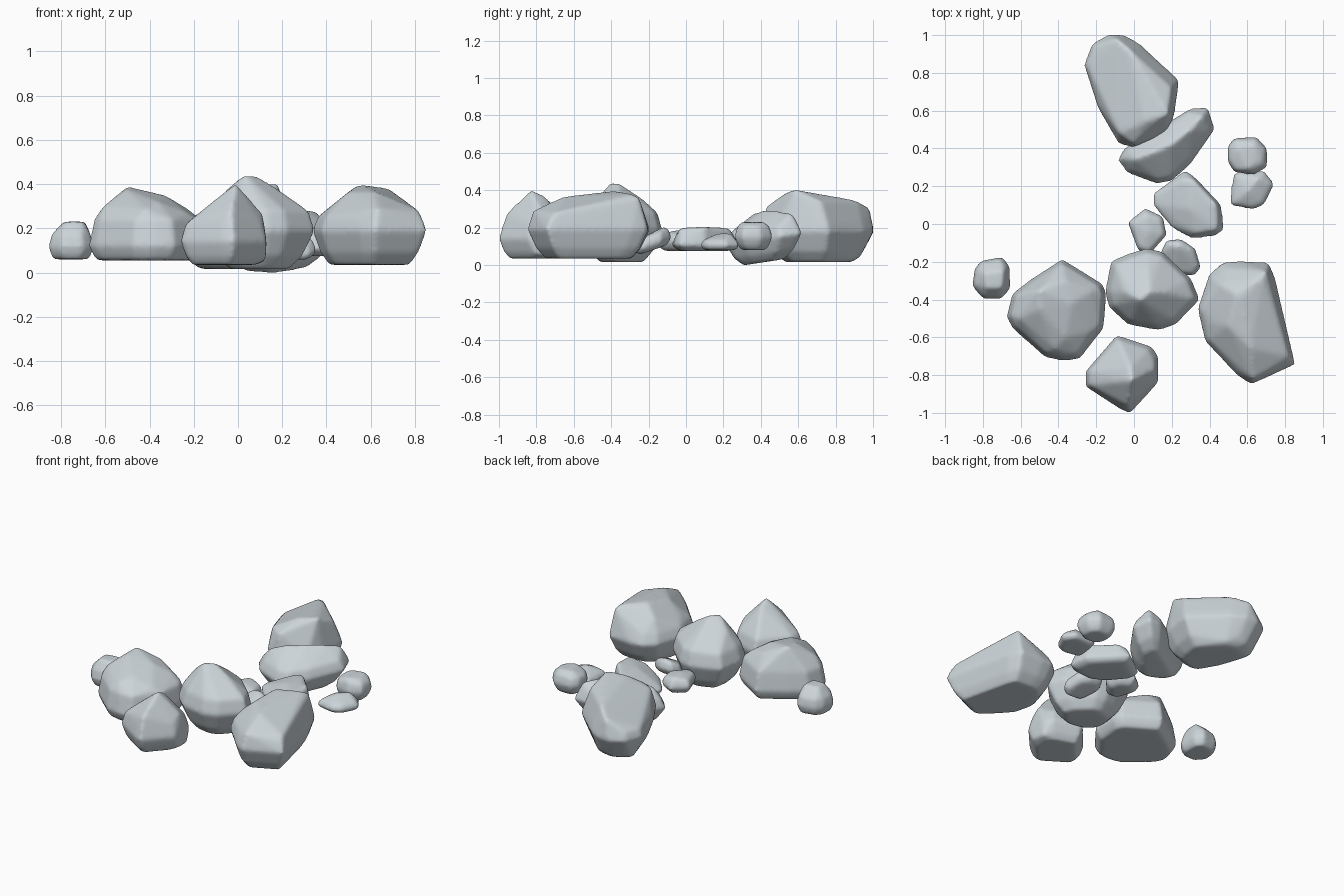
import bpy, bmesh
from mathutils import Vector

stone = bpy.data.materials.new("pale grey stone")
stone.diffuse_color = (0.60, 0.66, 0.69, 1)


def rock(name, outline, base, low, high, extra, foot=0.72, shoulder=0.9, tilt=0.0):
    """Hull of two foot rings, a full-width girdle, a shoulder ring and extra corners, worn smooth."""
    ring = [Vector(p) for p in outline]
    c = Vector(((min(p.x for p in ring) + max(p.x for p in ring)) / 2,
                (min(p.y for p in ring) + max(p.y for p in ring)) / 2))
    knee = (base + (low - base) * 0.35, foot + (1.0 - foot) * 0.55)
    bm = bmesh.new()
    for z, s in ((base, foot), knee, (low, 1.02), (high, shoulder)):
        for p in ring:
            q = c + (p - c) * s
            bm.verts.new((q.x, q.y, z + tilt * (q.y - c.y)))
    for t in extra:
        bm.verts.new(t)
    bmesh.ops.convex_hull(bm, input=bm.verts[:])
    loose = [v for v in bm.verts if not v.link_faces]
    bmesh.ops.delete(bm, geom=loose, context='VERTS')
    bmesh.ops.recalc_face_normals(bm, faces=bm.faces[:])
    me = bpy.data.meshes.new(name)
    bm.to_mesh(me)
    bm.free()
    me.materials.append(stone)
    ob = bpy.data.objects.new(name, me)
    bpy.context.collection.objects.link(ob)
    rm = ob.modifiers.new("even mesh", 'REMESH')
    rm.mode = 'VOXEL'
    rm.voxel_size = 0.012
    rm.use_smooth_shade = True
    sm = ob.modifiers.new("weathering", 'SMOOTH')
    sm.factor = 0.5
    sm.iterations = 10


# large boulders
rock("back_boulder",
     [(-.13, 1), (-.05, .995), (.03, .95), (.235, .76), (.21, .58), (.17, .48),
      (0, .41), (-.08, .43), (-.19, .62), (-.26, .84), (-.22, .95)],
     .015, .18, .23,
     [(.18, .58, .405), (.06, .54, .39), (.14, .76, .345), (-.02, .92, .345),
      (-.09, .98, .31), (-.08, .48, .32), (0, .425, .31), (.2, .72, .34),
      (-.2, .85, .03), (-.1, .93, .04), (.02, .89, .03)], foot=.6, shoulder=.95)

rock("left_boulder",
     [(-.38, -.19), (-.17, -.32), (-.15, -.37), (-.165, -.55), (-.29, -.71), (-.38, -.72),
      (-.47, -.7), (-.64, -.55), (-.67, -.49), (-.64, -.37), (-.55, -.3)],
     .055, .12, .24,
     [(-.5, -.35, .39), (-.5, -.45, .375), (-.33, -.42, .35), (-.36, -.3, .33),
      (-.36, -.6, .32), (-.61, -.5, .3), (-.23, -.36, .29), (-.23, -.57, .27),
      (-.42, -.66, .29)], foot=.88, shoulder=.93)

rock("middle_boulder",
     [(.07, -.13), (.15, -.15), (.3, -.29), (.345, -.4), (.22, -.53), (.13, -.56),
      (-.03, -.53), (-.13, -.44), (-.15, -.36), (-.12, -.2), (-.03, -.16)],
     .015, .19, .28,
     [(.03, -.4, .445), (.08, -.36, .44), (.17, -.36, .385), (-.05, -.36, .38),
      (.07, -.24, .36)], foot=.55)

rock("front_boulder",
     [(-.09, -.59), (.09, -.65), (.125, -.7), (.125, -.84), (-.02, -1), (-.07, -.98),
      (-.255, -.86), (-.255, -.78), (-.15, -.66)],
     .035, .14, .22,
     [(-.01, -.83, .405), (-.02, -.76, .375), (.11, -.77, .27), (-.03, -.96, .28),
      (.125, -.8, .06), (.12, -.71, .05), (.0, -.95, .08)], foot=.74, shoulder=.9)

rock("right_boulder",
     [(.47, -.21), (.55, -.2), (.71, -.21), (.745, -.29), (.85, -.74), (.62, -.845),
      (.55, -.8), (.38, -.62), (.34, -.45), (.4, -.27)],
     .035, .19, .25,
     [(.54, -.37, .395), (.57, -.4, .395), (.5, -.54, .365), (.68, -.28, .38),
      (.62, -.66, .365), (.82, -.7, .28), (.63, -.82, .29), (.7, -.25, .36),
      (.76, -.5, .32), (.41, -.53, .29), (.46, -.32, .33)],
     foot=.72, shoulder=.93)

# medium stones
rock("leaning_stone",
     [(.3, .61), (.39, .615), (.425, .5), (.3, .32), (.2, .23), (.12, .215),
      (-.03, .27), (-.085, .34), (-.05, .4), (.15, .52)],
     .015, .14, .2,
     [(.2, .42, .295), (.3, .5, .29), (.36, .57, .275), (.08, .37, .28), (0, .34, .25)],
     foot=.55, tilt=.15)

rock("flat_stone",
     [(.27, .285), (.33, .24), (.46, .1), (.475, -.03), (.42, -.065), (.3, -.075),
      (.2, -.02), (.1, .1), (.1, .16)],
     .075, .105, .125,
     [(.32, .23, .2), (.26, .24, .185), (.44, .1, .205), (.44, -.03, .2), (.3, .08, .2),
      (.33, -.05, .175)], foot=.75, shoulder=.95)

# small stones
rock("wedge_stone",
     [(.06, .085), (.155, .04), (.175, -.06), (.08, -.165), (.02, -.14), (-.035, .01)],
     .075, .125, .165, [(.07, -.04, .19), (.06, .04, .185)], foot=.65, shoulder=.85)

rock("tucked_stone",
     [(.17, -.085), (.25, -.08), (.325, -.13), (.355, -.23), (.32, -.275), (.2, -.265), (.14, -.15)],
     .08, .115, .16, [(.24, -.12, .205), (.19, -.11, .2)], foot=.75, shoulder=.88, tilt=.35)

rock("back_right_pebble",
     [(.53, .455), (.65, .46), (.705, .4), (.705, .3), (.63, .26), (.53, .275), (.495, .33), (.495, .41)],
     .08, .15, .2, [(.55, .4, .23), (.64, .42, .23), (.6, .29, .23), (.67, .33, .225)], foot=.65)

rock("side_pebble",
     [(.53, .275), (.6, .25), (.69, .285), (.745, .21), (.69, .1), (.63, .075), (.505, .1), (.515, .2)],
     .08, .105, .135, [(.6, .17, .17), (.66, .24, .17)], foot=.8, shoulder=.85)

rock("left_pebble",
     [(-.81, -.195), (-.7, -.175), (-.66, -.22), (-.655, -.34), (-.7, -.395), (-.8, -.395),
      (-.855, -.33), (-.845, -.24)],
     .06, .115, .17, [(-.79, -.26, .23), (-.69, -.25, .23), (-.7, -.34, .23), (-.78, -.34, .23)],
     foot=.8)
